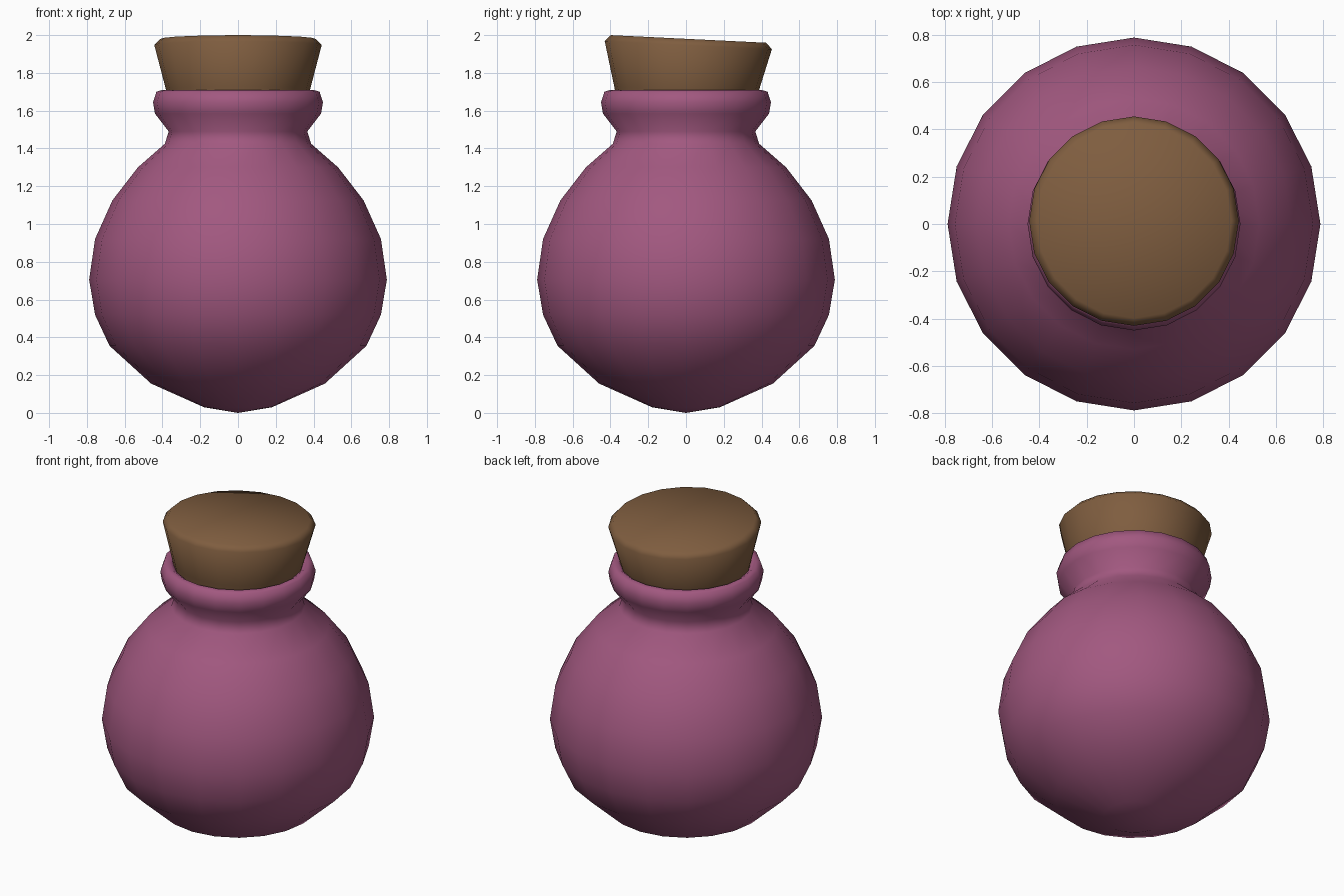
import bpy, bmesh, math
from mathutils import Matrix, Vector

if "Cube" in bpy.data.objects:
    bpy.data.objects.remove(bpy.data.objects["Cube"])

SIDES = 20


def material(name, rgb):
    m = bpy.data.materials.new(name)
    m.diffuse_color = (*rgb, 1)
    m.use_nodes = True
    m.node_tree.nodes["Principled BSDF"].inputs["Base Color"].default_value = m.diffuse_color
    return m


def lathe(name, profile, mat, angle, tilt=0, pivot=(0, 0, 0)):
    """Revolve (radius, z) points around z; radius 0 makes a pole."""
    bm = bmesh.new()
    rings = []
    for r, z in profile:
        if r == 0:
            rings.append([bm.verts.new((0, 0, z))] * SIDES)
        else:
            rings.append([bm.verts.new((r * math.cos(a), r * math.sin(a), z))
                          for a in (math.tau * i / SIDES for i in range(SIDES))])
    for low, high in zip(rings, rings[1:]):
        for i in range(SIDES):
            j = (i + 1) % SIDES
            corners = list(dict.fromkeys((low[i], low[j], high[j], high[i])))
            bm.faces.new(corners)
    bmesh.ops.rotate(bm, verts=bm.verts, cent=Vector(pivot),
                     matrix=Matrix.Rotation(tilt, 3, 'X'))
    bmesh.ops.recalc_face_normals(bm, faces=bm.faces)
    mesh = bpy.data.meshes.new(name)
    bm.to_mesh(mesh)
    bm.free()
    mesh.materials.append(mat)
    ob = bpy.data.objects.new(name, mesh)
    bpy.context.collection.objects.link(ob)
    bpy.ops.object.select_all(action='DESELECT')
    ob.select_set(True)
    bpy.context.view_layer.objects.active = ob
    bpy.ops.object.shade_smooth_by_angle(angle=math.radians(angle))
    return ob


purple = material("purple glass", (0.36, 0.098, 0.215))
brown = material("cork brown", (0.212, 0.110, 0.050))

# Bottle: round body, pinched neck, flared lip, then the inner wall
outer = [(0, 0), (0.18, 0.03), (0.46, 0.155), (0.68, 0.355), (0.757, 0.52),
         (0.788, 0.705), (0.757, 0.92), (0.665, 1.125), (0.53, 1.30),
         (0.387, 1.425), (0.367, 1.49), (0.44, 1.585), (0.45, 1.645),
         (0.432, 1.70), (0.40, 1.71)]
inner = [(0.37, 1.69), (0.345, 1.48), (0.355, 1.41), (0.50, 1.28), (0.63, 1.11),
         (0.722, 0.91), (0.752, 0.705), (0.722, 0.53), (0.65, 0.375),
         (0.44, 0.19), (0.17, 0.07), (0, 0.045)]
lathe("bottle", outer + inner, purple, 80)

# Cork stopper, leaning slightly towards the back
lathe("cork", [(0, 1.50), (0.335, 1.50), (0.381, 1.71), (0.443, 1.947),
               (0.412, 1.98), (0, 1.98)],
      brown, 60, tilt=math.radians(-2.8), pivot=(0, 0, 1.70))
